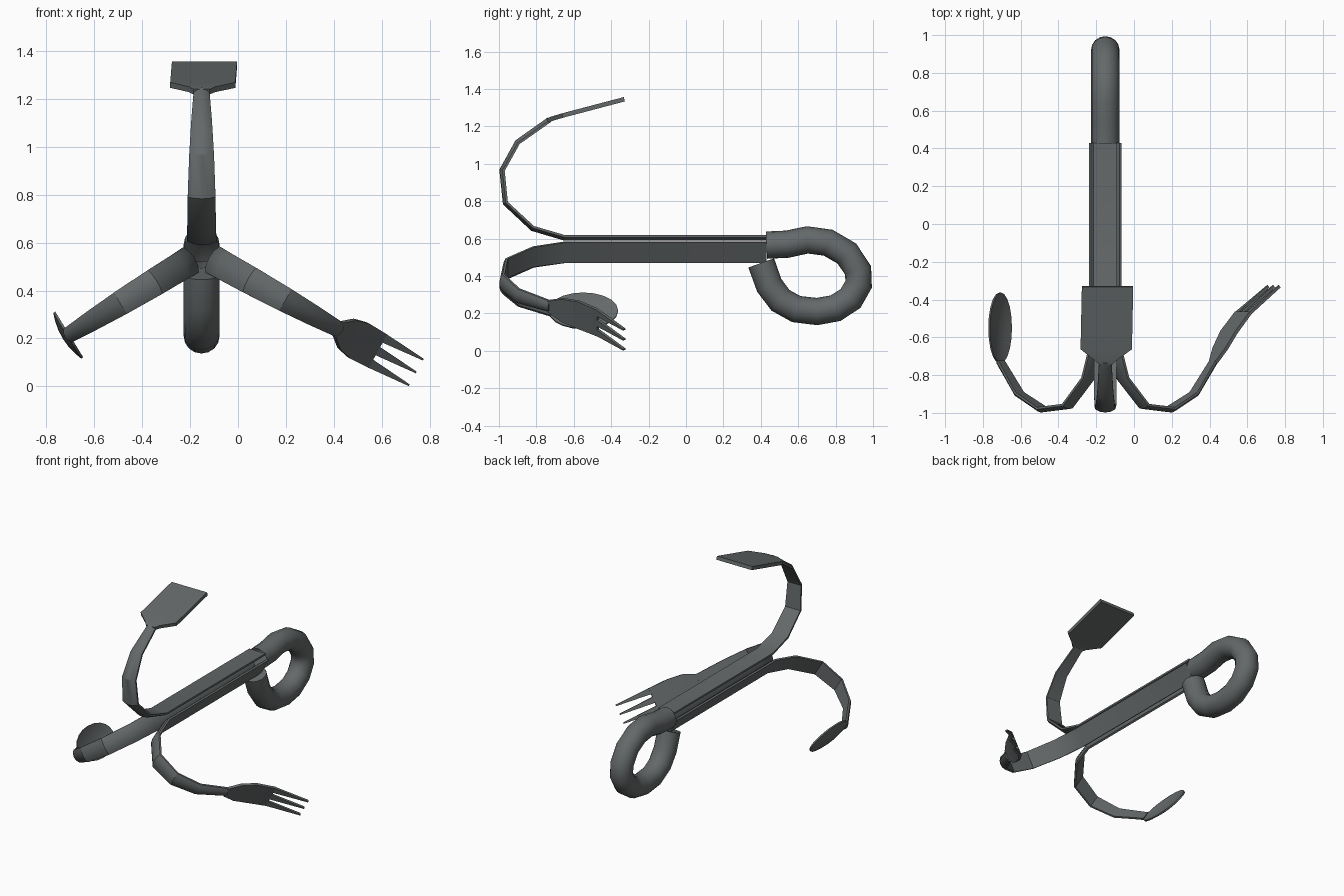
import bpy, bmesh, math
from mathutils import Vector, Matrix

if "Cube" in bpy.data.objects:
    bpy.data.objects.remove(bpy.data.objects["Cube"])

CX, CZ = -0.152, 0.555          # shaft axis
steel = bpy.data.materials.new("dark steel")
steel.diffuse_color = (0.128, 0.14, 0.142, 1)
steel.use_nodes = True
steel.node_tree.nodes["Principled BSDF"].inputs["Base Color"].default_value = steel.diffuse_color


def finish(bm, name, angle=0.0, smooth=32):
    """Turn a part built in the upright plane around the shaft axis."""
    bmesh.ops.recalc_face_normals(bm, faces=bm.faces)
    bm.transform(Matrix.Translation((CX, 0, CZ)) @ Matrix.Rotation(math.radians(angle), 4, 'Y'))
    me = bpy.data.meshes.new(name)
    bm.to_mesh(me)
    bm.free()
    me.materials.append(steel)
    ob = bpy.data.objects.new(name, me)
    bpy.context.collection.objects.link(ob)
    bpy.ops.object.select_all(action='DESELECT')
    bpy.context.view_layer.objects.active = ob
    ob.select_set(True)
    bpy.ops.object.shade_smooth_by_angle(angle=math.radians(smooth))
    return ob


def loft(bm, stations, section, thick, cap_start=True):
    """Sweep a section along stations (sideways, y, radius, half width)."""
    rings = []
    n = len(stations)
    for i, (u, y, r, hw) in enumerate(stations):
        p = Vector((y, r))
        dirs = []
        if i > 0:
            dirs.append((p - Vector(stations[i - 1][1:3])).normalized())
        if i < n - 1:
            dirs.append((Vector(stations[i + 1][1:3]) - p).normalized())
        t = sum(dirs, Vector((0, 0))).normalized()
        nrm = Vector((t.y, -t.x))
        rings.append([bm.verts.new((u + a * hw, y + nrm.x * b * thick, r + nrm.y * b * thick))
                      for a, b in section])
    m = len(section)
    for A, B in zip(rings, rings[1:]):
        for k in range(m):
            bm.faces.new((A[k], A[(k + 1) % m], B[(k + 1) % m], B[k]))
    if cap_start:
        bm.faces.new(rings[0])
    bm.faces.new(rings[-1])


FLAT = [(-1, -1), (1, -1), (1, 1), (-1, 1)]
CROWN = [(-1, 1), (1, 1), (1, 0.1), (0.55, -0.8), (0, -1.1), (-0.55, -0.8), (-1, 0.1)]

# three handles: straight along the shaft, then hooked outwards
ARM = [(0.43, 0.05, 0.062), (-0.65, 0.05, 0.062), (-0.82, 0.10, 0.06),
       (-0.965, 0.235, 0.058), (-0.983, 0.41, 0.052), (-0.90, 0.56, 0.043), (-0.73, 0.68, 0.033)]
FORK, SPOON = 119, -121.5
for name, ang, k in (("spatula_handle", 0, 1), ("fork_handle", FORK, 0.97), ("spoon_handle", SPOON, 0.965)):
    bm = bmesh.new()
    loft(bm, [(0, y, r * k if r > 0.2 else r, w) for y, r, w in ARM], CROWN, 0.014)
    finish(bm, name, ang)

# spatula blade
bm = bmesh.new()
loft(bm, [(0, -0.74, 0.675, 0.034), (0.002, -0.72, 0.685, 0.055), (0.005, -0.66, 0.703, 0.136),
          (0.012, -0.33, 0.79, 0.136)], FLAT, 0.012)
finish(bm, "spatula_blade")

# fork head with three tines
bm = bmesh.new()
loft(bm, [(0, -0.735, 0.652, 0.034), (0, -0.66, 0.695, 0.07), (0, -0.57, 0.75, 0.083),
          (0, -0.47, 0.835, 0.08)], FLAT, 0.009)
finish(bm, "fork_head", FORK)
for i in (-1, 0, 1):
    bm = bmesh.new()
    loft(bm, [(i * 0.06, -0.475, 0.83, 0.02), (i * 0.061, -0.33, 1.02, 0.004)], FLAT, 0.008)
    finish(bm, "fork_tine", FORK)

# spoon bowl: shallow dish, hollow side towards the shaft
bm = bmesh.new()
N, rows = 20, (0.35, 0.7, 1.0)


def dish(sign):
    mid = bm.verts.new((0, -0.55, 0.675 + sign * 0.005))
    prev = None
    for q in rows:
        ring = []
        for j in range(N):
            a = 2 * math.pi * j / N
            ring.append(bm.verts.new((0.112 * q * math.cos(a), -0.55 + 0.187 * q * math.sin(a),
                                      0.653 + 0.022 * (1 - q * q) + sign * 0.005)))
        for j in range(N):
            h = (j + 1) % N
            bm.faces.new((mid, ring[j], ring[h]) if prev is None else (prev[j], ring[j], ring[h], prev[h]))
        prev = ring
    return prev


lo, hi = dish(-1), dish(1)
for j in range(N):
    h = (j + 1) % N
    bm.faces.new((lo[j], lo[h], hi[h], hi[j]))
finish(bm, "spoon_bowl", SPOON)

# rope eye: thick round bar bent into a loop
EYE = [(0.43, 0.565), (0.54, 0.57), (0.65, 0.593), (0.76, 0.578), (0.86, 0.52), (0.92, 0.43), (0.923, 0.355),
       (0.88, 0.28), (0.80, 0.228), (0.70, 0.21), (0.59, 0.223), (0.505, 0.27), (0.445, 0.35), (0.402, 0.47)]
CIRCLE = [(math.cos(2 * math.pi * j / 16), math.sin(2 * math.pi * j / 16)) for j in range(16)]
bm = bmesh.new()
loft(bm, [(0, y, z - CZ, 0.075) for y, z in EYE], CIRCLE, 0.073, cap_start=False)
finish(bm, "rope_eye", 0, 40)
